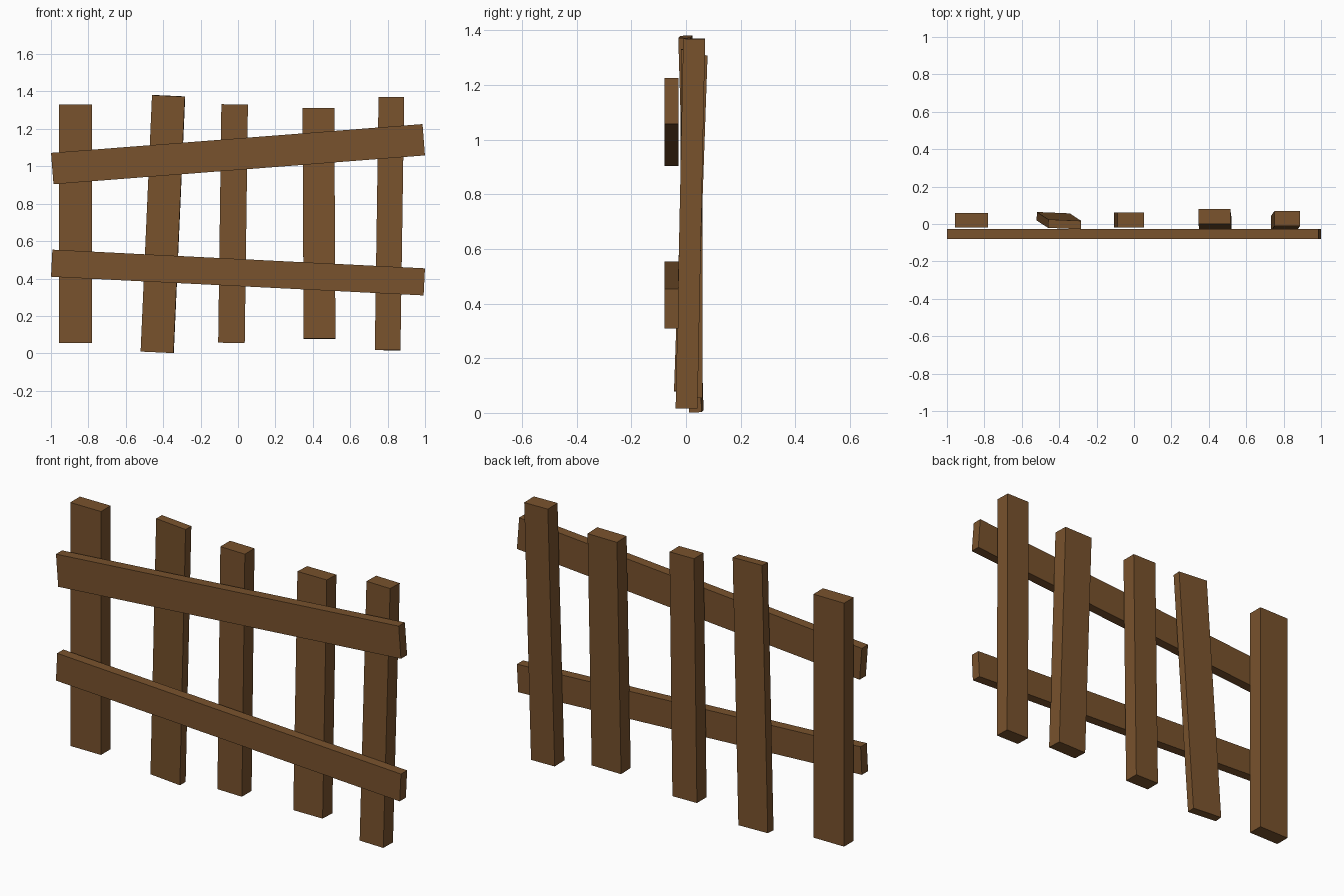
import bpy
from mathutils import Vector, Matrix

if "Cube" in bpy.data.objects:
    bpy.data.objects.remove(bpy.data.objects["Cube"])

wood = bpy.data.materials.new("brown wood")
wood.diffuse_color = (0.19, 0.085, 0.026, 1)
wood.use_nodes = True
wood.node_tree.nodes["Principled BSDF"].inputs["Base Color"].default_value = wood.diffuse_color


def plank(name, start, end, width, thick, side):
    """Rectangular board running from start to end; side is roughly its width direction."""
    a, b = Vector(start), Vector(end)
    w = (b - a).normalized()
    v = w.cross(Vector(side)).normalized()
    u = v.cross(w)
    size = Matrix.Diagonal((width, thick, (b - a).length, 1))
    rot = Matrix((u, v, w)).transposed().to_4x4()
    bpy.ops.mesh.primitive_cube_add(size=1)
    ob = bpy.context.object
    ob.name = name
    ob.data.transform(Matrix.Translation((a + b) / 2) @ rot @ size)
    ob.data.materials.append(wood)


# upright pickets: bottom centre, top centre, width, thickness, width direction
pickets = [
    ((-0.869, 0.020, 0.056), (-0.869, 0.020, 1.331), 0.178, 0.080, (1, 0, 0)),
    ((-0.432, 0.038, 0.006), (-0.371, -0.002, 1.377), 0.176, 0.045, (1, -0.044, 0)),
    ((-0.035, 0.021, 0.056), (-0.018, 0.021, 1.331), 0.142, 0.080, (1, 0, 0)),
    ((0.436, -0.004, 0.078), (0.430, 0.039, 1.310), 0.170, 0.080, (1, 0, 0)),
    ((0.800, 0.002, 0.017), (0.820, 0.030, 1.370), 0.137, 0.080, (1, 0, 0)),
]
for i, p in enumerate(pickets):
    plank(f"picket_{i + 1}", *p)

# two crooked cross rails on the front
plank("upper_rail", (-0.993, -0.0535, 0.988), (0.993, -0.0535, 1.142), 0.168, 0.051, (0, 0, 1))
plank("lower_rail", (-0.996, -0.0535, 0.482), (0.996, -0.0535, 0.382), 0.145, 0.051, (0, 0, 1))
